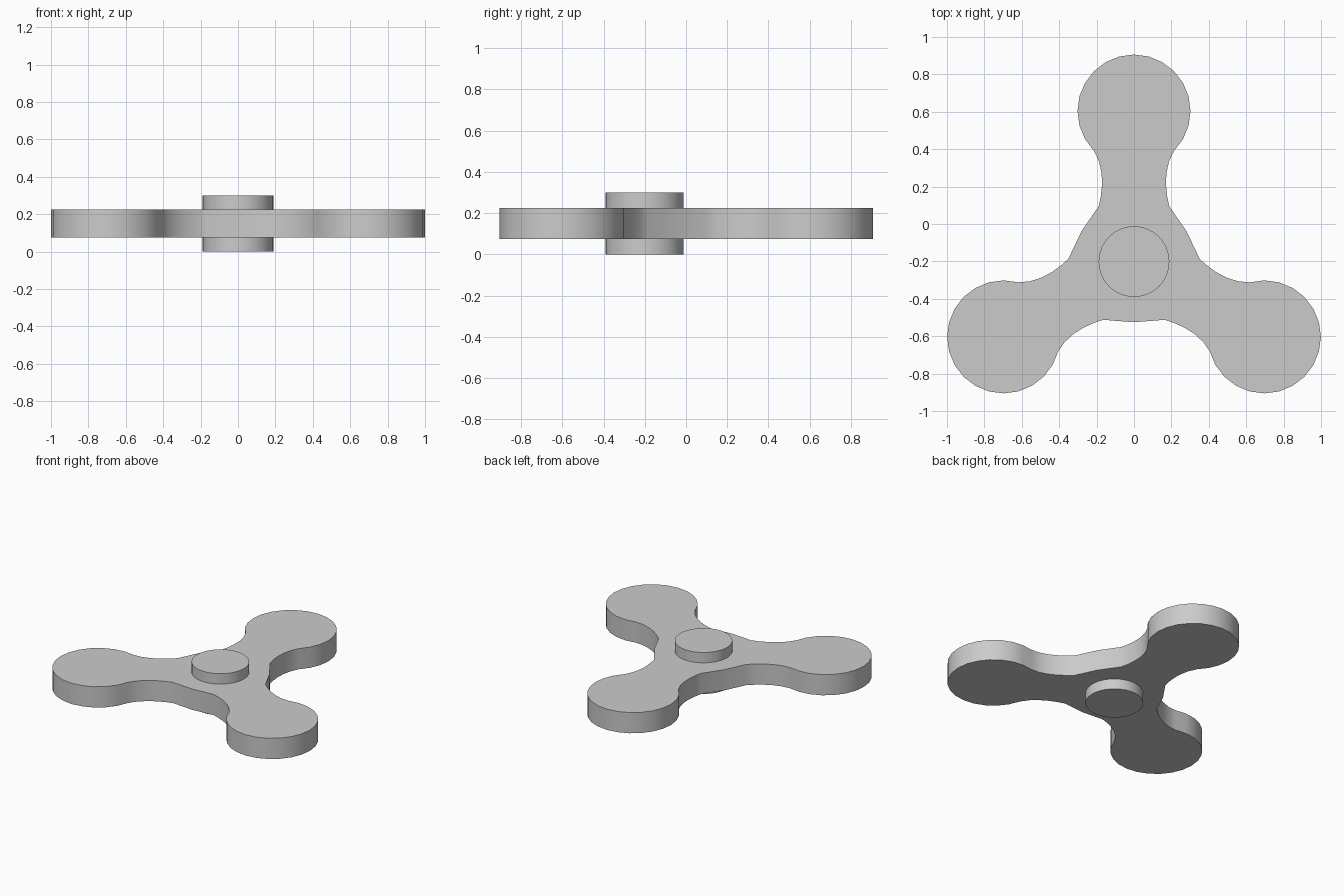
import bpy, bmesh
from math import radians, cos, sin, pi
from mathutils import Vector, Matrix

if "Cube" in bpy.data.objects:
    bpy.data.objects.remove(bpy.data.objects["Cube"])

HUB_Y = -0.201
ARM, LOBE_R = 0.805, 0.302
BODY_Z = (0.075, 0.225)

# Plain grey plastic
grey = bpy.data.materials.new("grey")
grey.use_nodes = True
colour = (0.6, 0.6, 0.6, 1)
grey.diffuse_color = colour
grey.node_tree.nodes["Principled BSDF"].inputs["Base Color"].default_value = colour


def finish(obj):
    obj.data.materials.append(grey)
    bpy.ops.object.select_all(action="DESELECT")
    obj.select_set(True)
    bpy.context.view_layer.objects.active = obj
    bpy.ops.object.shade_smooth_by_angle(angle=radians(30))


# Outline of one arm: neck, round lobe, mirrored neck
neck = [(0.281, 0.162), (0.188, 0.297), (0.177, 0.35), (0.171, 0.41),
        (0.173, 0.47), (0.187, 0.535)]
lobe = [(LOBE_R * cos(radians(a)), ARM + LOBE_R * sin(radians(a)))
        for a in range(-45, 226, 15)]
# The last neck point is shared with the next arm
arm = neck + lobe + [(-x, y) for x, y in reversed(neck[1:])]

# Three-armed body
bm = bmesh.new()
verts = []
for i in range(3):
    turn = Matrix.Rotation(i * 2 * pi / 3, 3, "Z")
    for x, y in arm:
        verts.append(bm.verts.new(turn @ Vector((x, y, 0))))
base = bm.faces.new(verts)
top = bmesh.ops.extrude_face_region(bm, geom=[base])["geom"]
bmesh.ops.translate(bm, vec=(0, 0, BODY_Z[1] - BODY_Z[0]),
                    verts=[v for v in top if isinstance(v, bmesh.types.BMVert)])
bmesh.ops.recalc_face_normals(bm, faces=bm.faces)
mesh = bpy.data.meshes.new("three_arm_body")
bm.to_mesh(mesh)
bm.free()
body = bpy.data.objects.new("three_arm_body", mesh)
body.location = (0, HUB_Y, BODY_Z[0])
bpy.context.collection.objects.link(body)
finish(body)

# Finger hub through the middle
bpy.ops.mesh.primitive_cylinder_add(vertices=48, radius=0.189, depth=0.3,
                                    location=(0, HUB_Y, 0.15))
hub = bpy.context.object
hub.name = "finger_hub"
finish(hub)
